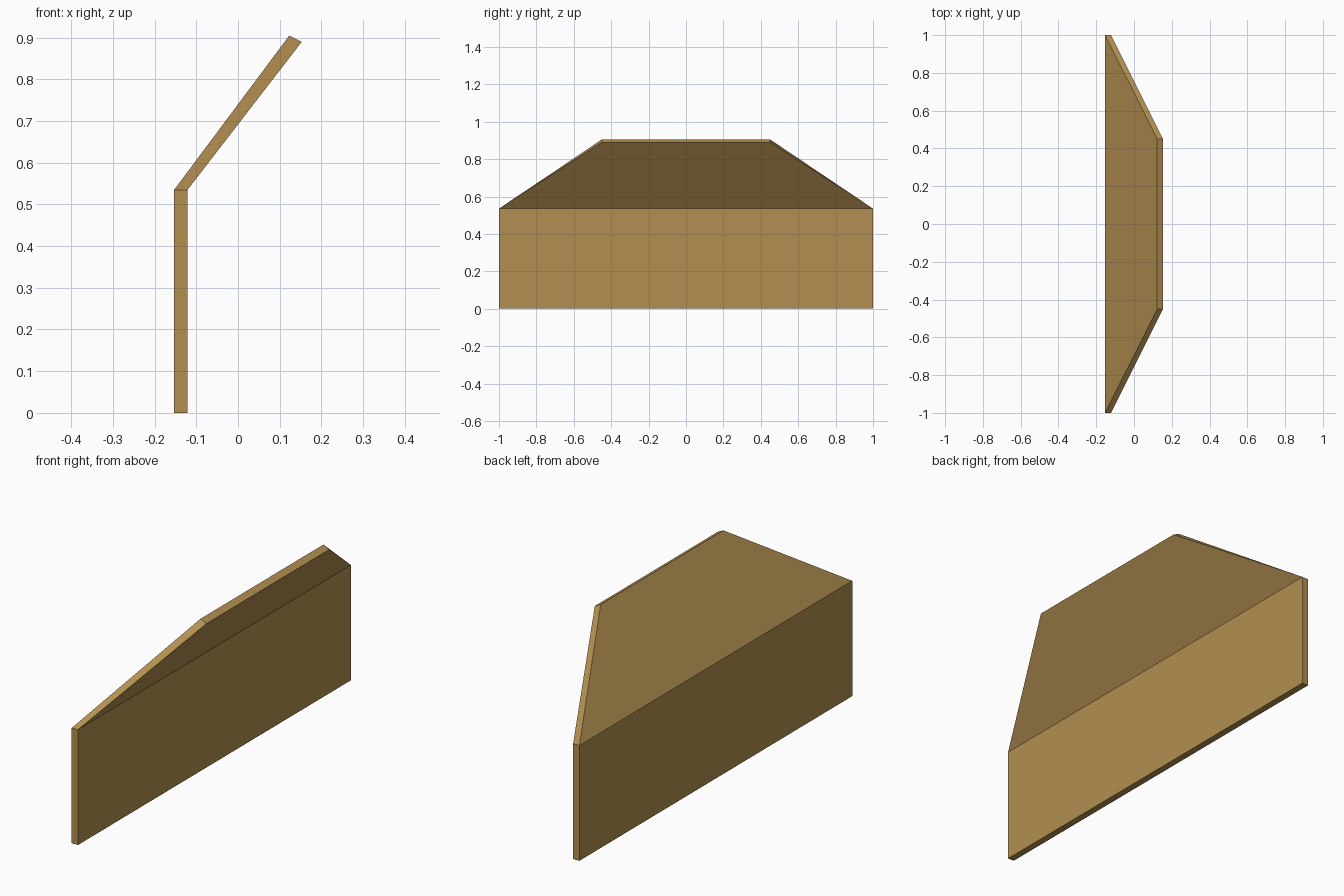
import bpy
import bmesh

if "Cube" in bpy.data.objects:
    bpy.data.objects.remove(bpy.data.objects["Cube"])

# One timber colour for the whole panel
wood = bpy.data.materials.new("tan wood")
wood.diffuse_color = (0.445, 0.275, 0.082, 1.0)
wood.use_nodes = True
wood.node_tree.nodes["Principled BSDF"].inputs["Base Color"].default_value = wood.diffuse_color

# Levels from base to top: back edge (x, z), front edge (x, z), half length in y
levels = [
    ((-0.153, 0.0), (-0.121, 0.0), 1.0),        # base of upright wall
    ((-0.153, 0.535), (-0.121, 0.535), 1.0),    # fold line
    ((0.123, 0.905), (0.153, 0.89), 0.45),      # top of leaning trapezoid
]

bm = bmesh.new()
rings = []
for (bx, bz), (fx, fz), h in levels:
    corners = [(bx, -h, bz), (fx, -h, fz), (fx, h, fz), (bx, h, bz)]
    rings.append([bm.verts.new(c) for c in corners])

# Sides between neighbouring levels
for low, high in zip(rings, rings[1:]):
    for i in range(4):
        j = (i + 1) % 4
        bm.faces.new((low[i], low[j], high[j], high[i]))

# Base and top edge
bm.faces.new(rings[0][::-1])
bm.faces.new(rings[-1])
bmesh.ops.recalc_face_normals(bm, faces=bm.faces)

mesh = bpy.data.meshes.new("folded_panel")
bm.to_mesh(mesh)
bm.free()
mesh.materials.append(wood)
panel = bpy.data.objects.new("folded_panel", mesh)
bpy.context.collection.objects.link(panel)
